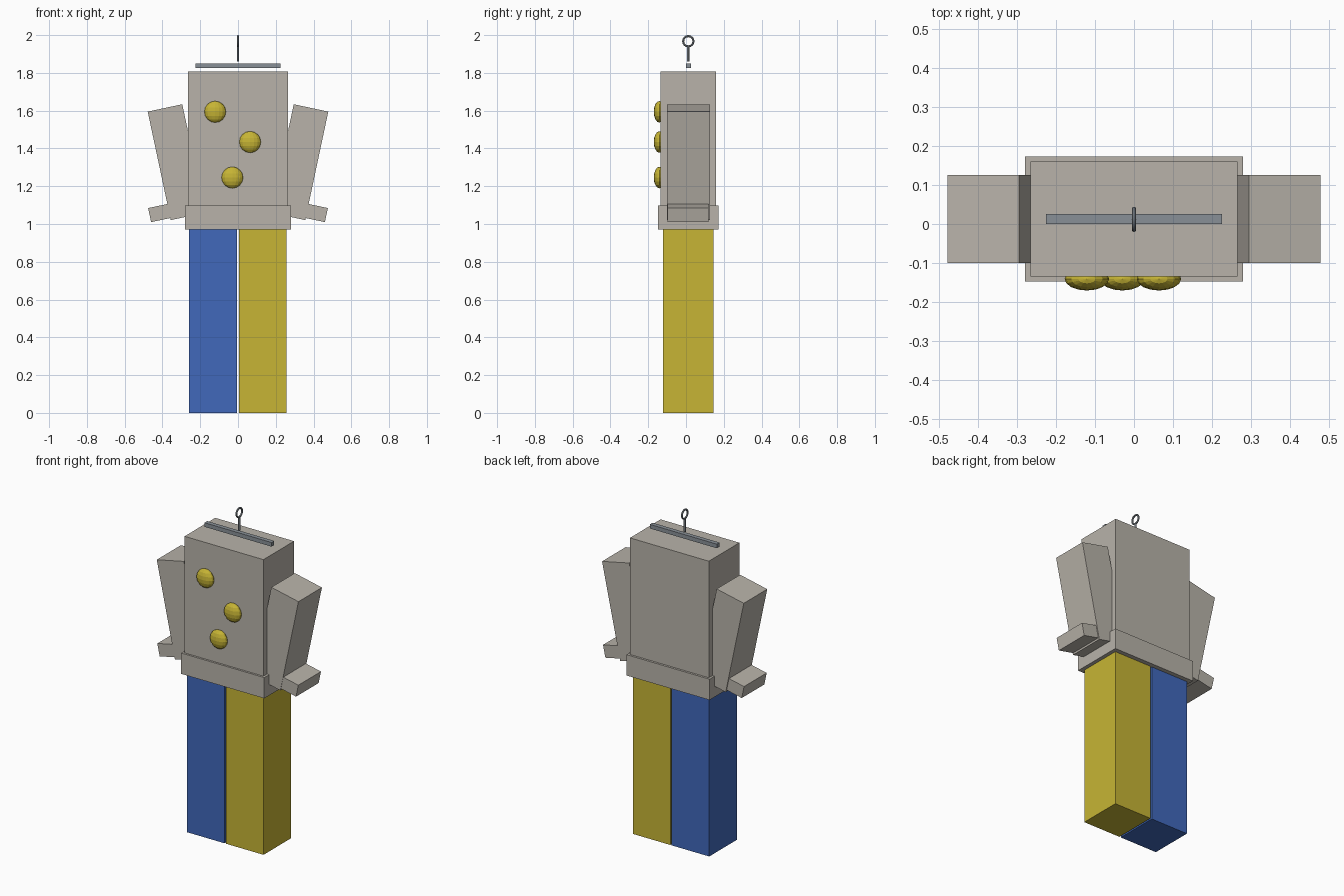
import bpy
import math
from mathutils import Matrix, Vector

old = bpy.data.objects.get("Cube")
if old:
    bpy.data.objects.remove(old, do_unlink=True)


def material(name, r, g, b):
    m = bpy.data.materials.new(name)
    m.use_nodes = True
    m.diffuse_color = (r, g, b, 1)
    m.node_tree.nodes["Principled BSDF"].inputs["Base Color"].default_value = (r, g, b, 1)
    return m


grey = material("warm grey", 0.48, 0.45, 0.40)
yellow = material("yellow", 0.57, 0.46, 0.035)
blue = material("blue", 0.052, 0.14, 0.50)
steel = material("steel grey", 0.25, 0.28, 0.31)


def finish(name, mat):
    ob = bpy.context.object
    ob.name = name
    ob.data.materials.append(mat)
    return ob


def box(name, mat, x, y, z, frame=None):
    """Box from (min, max) ranges, optionally placed in a tilted frame."""
    bpy.ops.mesh.primitive_cube_add(size=1)
    ob = finish(name, mat)
    centre = Vector([(a + b) / 2 for a, b in (x, y, z)])
    size = Vector([b - a for a, b in (x, y, z)])
    ob.data.transform(Matrix.Translation(centre) @ Matrix.Diagonal(size).to_4x4())
    if frame:
        ob.data.transform(frame)
    return ob


# Torso and waistband
box("torso", grey, (-0.266, 0.266), (-0.135, 0.16), (0.98, 1.808))
box("waistband", grey, (-0.28, 0.28), (-0.147, 0.173), (0.97, 1.097))

# Legs
box("right_leg", blue, (-0.259, -0.006), (-0.121, 0.146), (0, 0.975))
box("left_leg", yellow, (0.004, 0.257), (-0.121, 0.146), (0, 0.975))

# Arms lean outward at the top; each frame starts at the outer top corner
for side, s in (("left", 1), ("right", -1)):
    lean = Matrix.Translation((s * 0.478, 0, 1.595)) @ Matrix.Rotation(s * math.radians(12), 4, "Y")

    def span(a, b):
        return tuple(sorted((s * a, s * b)))

    box(side + "_arm", grey, span(-0.187, 0), (-0.1, 0.126), (-0.587, 0), lean)
    box(side + "_hand", grey, span(-0.08, 0.104), (-0.098, 0.12), (-0.576, -0.5), lean)

# Buttons
for i, (x, z) in enumerate(((-0.121, 1.594), (0.064, 1.434), (-0.03, 1.246))):
    bpy.ops.mesh.primitive_uv_sphere_add(segments=16, ring_count=8, radius=0.057, location=(x, -0.141, z))
    button = finish("button_%d" % (i + 1), yellow)
    button.scale.y = 0.52

# Hanging bar, pin and ring above the torso
box("hanger_bar", steel, (-0.226, 0.226), (0.0, 0.026), (1.825, 1.85))
bpy.ops.mesh.primitive_cylinder_add(vertices=12, radius=0.006, depth=0.082, location=(0, 0.012, 1.901))
finish("hanger_pin", steel)
bpy.ops.object.shade_smooth_by_angle()
bpy.ops.mesh.primitive_torus_add(major_radius=0.027, minor_radius=0.0055, major_segments=24,
                                 minor_segments=8, location=(0, 0.012, 1.9675),
                                 rotation=(0, math.pi / 2, 0))
finish("hanger_ring", steel)
bpy.ops.object.shade_smooth_by_angle()
